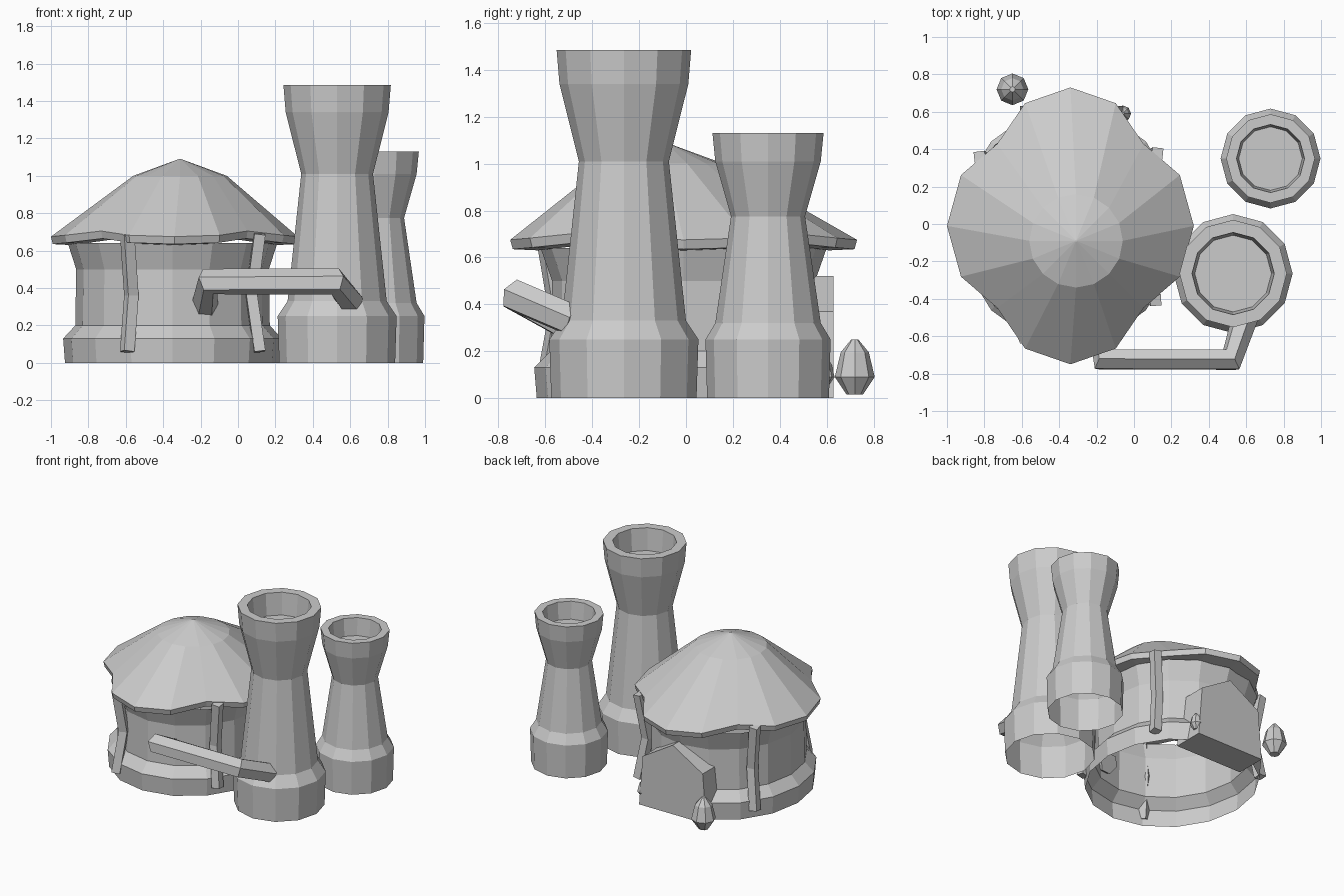
import bpy
import bmesh
from math import sin, cos, pi

cube = bpy.data.objects.get("Cube")
if cube:
    bpy.data.objects.remove(cube, do_unlink=True)

stone = bpy.data.materials.new("plain_grey")
stone.use_nodes = True
GREY = (0.6, 0.6, 0.6, 1)
stone.diffuse_color = GREY
stone.node_tree.nodes["Principled BSDF"].inputs["Base Color"].default_value = GREY


def finish(name, bm):
    """Turn a bmesh into a flat shaded object."""
    mesh = bpy.data.meshes.new(name)
    bm.to_mesh(mesh)
    bm.free()
    mesh.materials.append(stone)
    obj = bpy.data.objects.new(name, mesh)
    bpy.context.collection.objects.link(obj)
    return obj


def skin(name, rings, cap_start=False, cap_end=False):
    """Bridge equal rings of points; a cap closes an end."""
    bm = bmesh.new()
    loops = [[bm.verts.new(p) for p in ring] for ring in rings]
    n = len(loops[0])
    for low, high in zip(loops, loops[1:]):
        for i in range(n):
            j = (i + 1) % n
            bm.faces.new((low[i], low[j], high[j], high[i]))
    if cap_start:
        bm.faces.new(loops[0][::-1])
    if cap_end:
        bm.faces.new(loops[-1])
    return finish(name, bm)


def ring(center, rx, ry, z, n):
    return [(center[0] + rx * cos(2 * pi * i / n),
             center[1] + ry * sin(2 * pi * i / n), z) for i in range(n)]


def lathe(name, center, profile, n, stretch=1.0, **caps):
    rings = [ring(center, r, r * stretch, z, n) for r, z in profile]
    return skin(name, rings, **caps)


def rod(name, points, radius, resolution):
    """Faceted rod along a bent path."""
    curve = bpy.data.curves.new(name, "CURVE")
    curve.dimensions = "3D"
    curve.bevel_depth = radius
    curve.bevel_resolution = resolution
    curve.use_fill_caps = True
    spline = curve.splines.new("POLY")
    spline.points.add(len(points) - 1)
    for p, co in zip(spline.points, points):
        p.co = (*co, 1)
    spline.use_smooth = False
    curve.materials.append(stone)
    obj = bpy.data.objects.new(name, curve)
    bpy.context.collection.objects.link(obj)
    bpy.ops.object.select_all(action="DESELECT")
    obj.select_set(True)
    bpy.context.view_layer.objects.active = obj
    bpy.ops.object.convert(target="MESH")


# Round hut wall with a flared foot, open underneath
HUT = (-0.35, -0.01)
lathe("hut_wall", HUT,
      [(0.575, 0), (0.585, 0.13), (0.52, 0.2), (0.515, 0.5), (0.56, 0.64)],
      16, 1.09)


# Sagging roof, pulled in and lifted at the diagonals
def eave(scale, z):
    points = []
    for i in range(16):
        a = 2 * pi * i / 16
        pull = sin(2 * a) ** 4
        r = scale * (1 - 0.162 * pull)
        points.append((-0.34 + 0.66 * r * cos(a),
                       -0.01 + 0.74 * r * sin(a), z + 0.03 * pull))
    return points


PEAK = (-0.31, -0.09)
skin("roof", [eave(0.84, 0.63), eave(0.985, 0.635), eave(1, 0.675),
              ring(PEAK, 0.25, 0.25, 1.0, 16),
              ring(PEAK, 0.005, 0.005, 1.09, 16)], cap_end=True)

# Bent posts around the hut, close to the wall at mid height
for i, (x, y) in enumerate([(-0.6, -0.62), (0.13, -0.42),
                            (0.14, 0.39), (-0.84, 0.37)]):
    path = [(HUT[0] + (x - HUT[0]) * k, HUT[1] + (y - HUT[1]) * k, z)
            for k, z in [(0.97, 0.06), (0.88, 0.36), (0.97, 0.69)]]
    rod("post_%d" % (i + 1), path, 0.042, 0)

# Peaked porch block at the back
outline = [(-0.28, 0), (0.28, 0), (0.25, 0.37), (0, 0.52), (-0.25, 0.37)]
skin("porch", [[(-0.33 + x, y, z) for x, z in outline] for y in (0.63, 0.4)],
     cap_start=True, cap_end=True)

# Bulb shaped stones beside the porch
BULB = [(0.035, 0), (0.085, 0.075), (0.06, 0.18), (0.015, 0.235)]
for name, center, size, z0 in [("large_bulb", (-0.65, 0.72), 1, 0.015),
                               ("small_bulb", (-0.06, 0.59), 0.52, 0.05)]:
    lathe(name, center, [(r * size, z0 + z * size) for r, z in BULB], 8,
          cap_start=True, cap_end=True)

# Waisted towers with a sunken bowl on top
lathe("tall_tower", (0.53, -0.265),
      [(0.31, 0), (0.318, 0.25), (0.265, 0.33), (0.192, 1.01), (0.275, 1.34),
       (0.287, 1.485), (0.22, 1.485), (0.205, 1.32)], 12, cap_end=True)
lathe("short_tower", (0.73, 0.35),
      [(0.26, 0), (0.267, 0.25), (0.225, 0.32), (0.158, 0.775), (0.225, 1.01),
       (0.237, 1.13), (0.182, 1.13), (0.17, 1.0)], 12, cap_end=True)

# Pipe joining the hut and the tall tower
rod("pipe", [(-0.18, -0.48, 0.3), (-0.16, -0.725, 0.435),
             (0.52, -0.725, 0.435), (0.6, -0.48, 0.33)], 0.073, 1)
